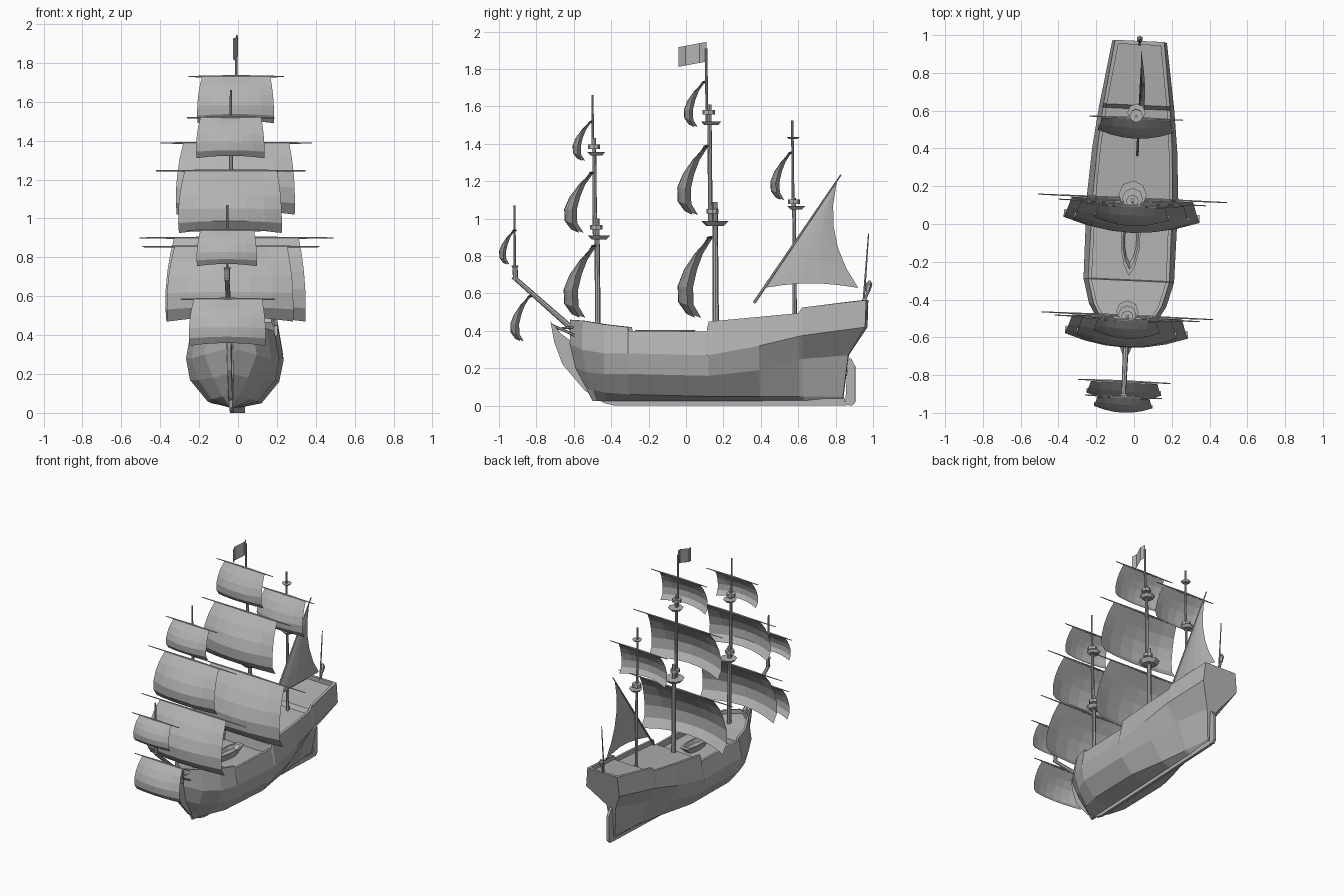
import bpy, bmesh, math
from mathutils import Vector, Matrix

if "Cube" in bpy.data.objects:
    bpy.data.objects.remove(bpy.data.objects["Cube"])

# The whole ship sits turned slightly about z
SHIP = Matrix.Translation((-0.014, 0, 0)) @ Matrix.Rotation(math.radians(-2.6), 4, 'Z')
grey = bpy.data.materials.new("plain_grey")
grey.diffuse_color = (0.45, 0.45, 0.45, 1)
grey.use_nodes = True
grey.node_tree.nodes["Principled BSDF"].inputs["Base Color"].default_value = grey.diffuse_color


def finish(name, bm, normals=True):
    if normals:
        bmesh.ops.recalc_face_normals(bm, faces=bm.faces)
    bm.transform(SHIP)
    me = bpy.data.meshes.new(name)
    bm.to_mesh(me)
    bm.free()
    me.materials.append(grey)
    ob = bpy.data.objects.new(name, me)
    bpy.context.collection.objects.link(ob)
    return ob


def loft(bm, rings, closed=True):
    rows = [[bm.verts.new(p) for p in r] for r in rings]
    n = len(rows[0])
    for a, b in zip(rows, rows[1:]):
        for i in range(n if closed else n - 1):
            j = (i + 1) % n
            bm.faces.new((a[i], a[j], b[j], b[i]))
    return rows


def spar(name, p, q, r1, r2=None, sides=8):
    p, q = Vector(p), Vector(q)
    d = q - p
    bm = bmesh.new()
    m = Matrix.Translation((p + q) / 2) @ d.to_track_quat('Z', 'Y').to_matrix().to_4x4()
    bmesh.ops.create_cone(bm, cap_ends=True, segments=sides, radius1=r1,
                          radius2=r1 if r2 is None else r2, depth=d.length, matrix=m)
    return finish(name, bm)


def plate(name, outline, thick):
    # outline in (y, z), extruded across x
    bm = bmesh.new()
    rows = loft(bm, [[(s * thick / 2, y, z) for y, z in outline] for s in (-1, 1)])
    for r in rows:
        bm.faces.new(r)
    return finish(name, bm)


# Hull: y, then half width and height of lower chine, bilge, wale and rail, then bulwark depth
STATIONS = [
    (-.62, .012, .09, .014, .20, .016, .33, .02, .46, .03),
    (-.55, .045, .085, .09, .18, .135, .30, .11, .455, .03),
    (-.43, .10, .07, .17, .17, .205, .28, .18, .435, .03),
    (-.30, .13, .06, .22, .17, .24, .28, .215, .42, .03),
    (-.295, .13, .06, .22, .17, .24, .28, .215, .40, .045),
    (.12, .13, .05, .22, .16, .243, .27, .212, .397, .045),
    (.13, .13, .05, .22, .16, .243, .27, .212, .45, .03),
    (.40, .075, .05, .17, .19, .225, .32, .198, .475, .03),
    (.61, .04, .05, .12, .25, .20, .37, .178, .495, .03),
    (.63, .04, .05, .115, .25, .197, .375, .176, .525, .03),
    (.97, .012, .05, .04, .27, .145, .42, .13, .565, .03),
]
BOW = (.12, .09, .03, 0, 0, 0, 0)
STERN = (-.13, -.13, -.10, -.005, 0, -.02, -.02)
rings = []
for k, (y, w1, z1, w2, z2, w3, z3, w4, z4, d) in enumerate(STATIONS):
    inner = max(.004, w4 - .018)
    half = [(.008, .025), (w1, z1), (w2, z2), (w3, z3), (w4, z4), (inner, z4), (inner, z4 - d)]
    f = {0: (1, BOW), 1: (.6, BOW), len(STATIONS) - 1: (1, STERN)}.get(k, (0, BOW))
    side = [(w, y + f[0] * f[1][i], z) for i, (w, z) in enumerate(half)]
    rings.append(side + [(-x, yy, z) for x, yy, z in reversed(side)])
bm = bmesh.new()
rows = loft(bm, rings)
bm.faces.new(rows[0])
# Transom with its top bulwark
t = rows[-1]
bm.faces.new(t[:5] + t[9:])
bm.faces.new((t[4], t[5], t[8], t[9]))
bm.faces.new(t[5:9])
finish("hull", bm)

# Keel, stem, beak and rudder
plate("keel_and_stem", [(-.725, .45), (-.705, .34), (-.66, .22), (-.54, .08), (-.44, .015), (-.38, 0),
                        (.86, 0), (.84, .06), (-.42, .05), (-.55, .2), (-.61, .34), (-.67, .385)], .02)
plate("rudder", [(.853, .005), (.89, 0), (.906, .02), (.906, .21), (.885, .25), (.865, .26)], .02)
for s in (-1, 1):
    spar("head_rail", (0, -.715, .43), (s * .055, -.58, .37), .007, sides=6)
    spar("upper_head_rail", (0, -.70, .41), (s * .04, -.6, .42), .006, sides=6)

# Ship's boat on the waist deck
bm = bmesh.new()
plan = [(0, -.275), (.03, -.22), (.05, -.13), (.05, -.03), (.03, .05)]
plan += [(-x, y) for x, y in reversed(plan[1:])]
rings = [[(x * s, -.1 + (y + .1) * s, z) for x, y in plan]
         for s, z in ((.6, .352), (1, .405), (.8, .405), (.6, .38))]
rows = loft(bm, rings)
bm.faces.new(rows[0])
bm.faces.new(rows[-1])
finish("ship_boat", bm)

# Masts: name, y, foot z, head z, radius
for name, y, z0, z1, r in [
        ("main_lower_mast", .16, .37, 1.09, .017), ("main_topmast", .13, .96, 1.61, .013),
        ("main_topgallant_mast", .112, 1.5, 1.91, .008),
        ("fore_lower_mast", -.472, .38, 1.0, .016), ("fore_topmast", -.487, .89, 1.43, .012),
        ("fore_topgallant_mast", -.497, 1.34, 1.66, .007),
        ("mizzen_lower_mast", .582, .44, 1.11, .012), ("mizzen_topmast", .573, 1.05, 1.525, .008),
        ("sprit_topmast", -.915, .68, 1.07, .007)]:
    spar(name, (0, y, z0), (0, y - .004, z1), r, r * .8)
spar("bowsprit", (0, -.5, .315), (0, -.925, .69), .017, .012)

# Fighting tops and mast caps: name, y, z, radius, height
for name, y, z, r, h in [
        ("main_top", .155, .962, .075, .026), ("main_crosstree", .135, 1.5, .055, .02),
        ("fore_top", -.465, .888, .06, .022), ("fore_crosstree", -.48, 1.338, .048, .018),
        ("mizzen_top", .59, 1.05, .048, .018), ("mizzen_crosstree", .573, 1.425, .035, .012),
        ("sprit_top", -.915, .735, .02, .014)]:
    spar(name, (0, y, z), (0, y, z + h), r * .65, r)
for name, y, z in [("main_cap", .142, 1.04), ("main_upper_cap", .122, 1.57), ("fore_cap", -.48, .955),
                   ("fore_upper_cap", -.492, 1.385), ("mizzen_cap", .578, 1.09)]:
    spar(name, (0, y, z - .012), (0, y, z + .012), .033)
spar("sprit_knee", (0, -.912, .675), (0, -.915, .735), .014)

# Square sails with their yards
PROFILE = [(0, 0), (.2, .5), (.4, .8), (.62, 1), (.84, .97), (1, .6)]


def square_sail(name, y, top, bottom, half, yard_half, depth):
    for s in (-1, 1):
        spar(name + "_yard", (0, y + .006, top), (s * yard_half, y + .006, top), .008, .003, 6)
    bm = bmesh.new()
    rows = []
    for v, p in PROFILE:
        w = half * (.88 + .28 * v - .18 * v * v)
        row = []
        for i in range(7):
            u = i / 3 - 1
            c = 1 - u * u
            d = depth * (.62 * p + .38 * min(1, 2 * v) * c)
            row.append((u * w, y - d, top - (top - bottom) * v + .06 * (top - bottom) * v ** 3 * c))
        rows.append(row)
    loft(bm, rows, closed=False)
    bmesh.ops.reverse_faces(bm, faces=bm.faces)
    finish(name, bm, False)


for args in [("main_course", .13, .90, .47, .365, .5, .175),
             ("main_topsail", .108, 1.388, 1.02, .31, .39, .155),
             ("main_topgallant_sail", .092, 1.73, 1.49, .2, .245, .103),
             ("fore_course", -.492, .855, .47, .33, .455, .163),
             ("fore_topsail", -.506, 1.245, .925, .27, .385, .146),
             ("fore_topgallant_sail", -.513, 1.518, 1.31, .178, .226, .094),
             ("mizzen_topsail", .555, 1.352, 1.1, .203, .248, .103),
             ("sprit_topsail", -.922, .938, .755, .157, .205, .078),
             ("spritsail", -.84, .585, .345, .2, .245, .1)]:
    square_sail(*args)

# Lateen sail on the mizzen
spar("lateen_yard", (.015, .365, .55), (.015, .83, 1.235), .008, .004, 6)
tip, tack = Vector((.015, .81, 1.205)), Vector((.015, .42, .63))
clew, ctrl = Vector((.01, .922, .63)), Vector((.015, .73, .90))
bm = bmesh.new()
rows = []
for i in range(6):
    v = .02 + .98 * i / 5
    a = tip.lerp(tack, v)
    b = tip * (1 - v) ** 2 + ctrl * 2 * v * (1 - v) + clew * v * v
    row = []
    for j in range(6):
        p = a.lerp(b, j / 5)
        sag = math.sin(math.pi * j / 5)
        row.append(p + Vector((.03 * sag * v, 0, .025 * sag * v)))
    rows.append(row)
loft(bm, rows, closed=False)
finish("lateen_sail", bm)

# Flag flying forward from the main mast head
bm = bmesh.new()
loft(bm, [[(.012 * math.sin(i * 1.6), .11 - .0375 * i, z - .007 * i) for i in range(5)]
          for z in (1.84, 1.945)], closed=False)
finish("flag", bm)

# Stern flagstaff and lantern
spar("stern_flagstaff", (0, .95, .55), (0, .977, .92), .006, .003, 6)
spar("lantern_bracket", (0, .955, .56), (0, .975, .61), .007, sides=6)
spar("lantern", (0, .972, .61), (0, .98, .65), .012, .018, 6)
spar("lantern_cap", (0, .98, .65), (0, .983, .67), .018, .005, 6)
